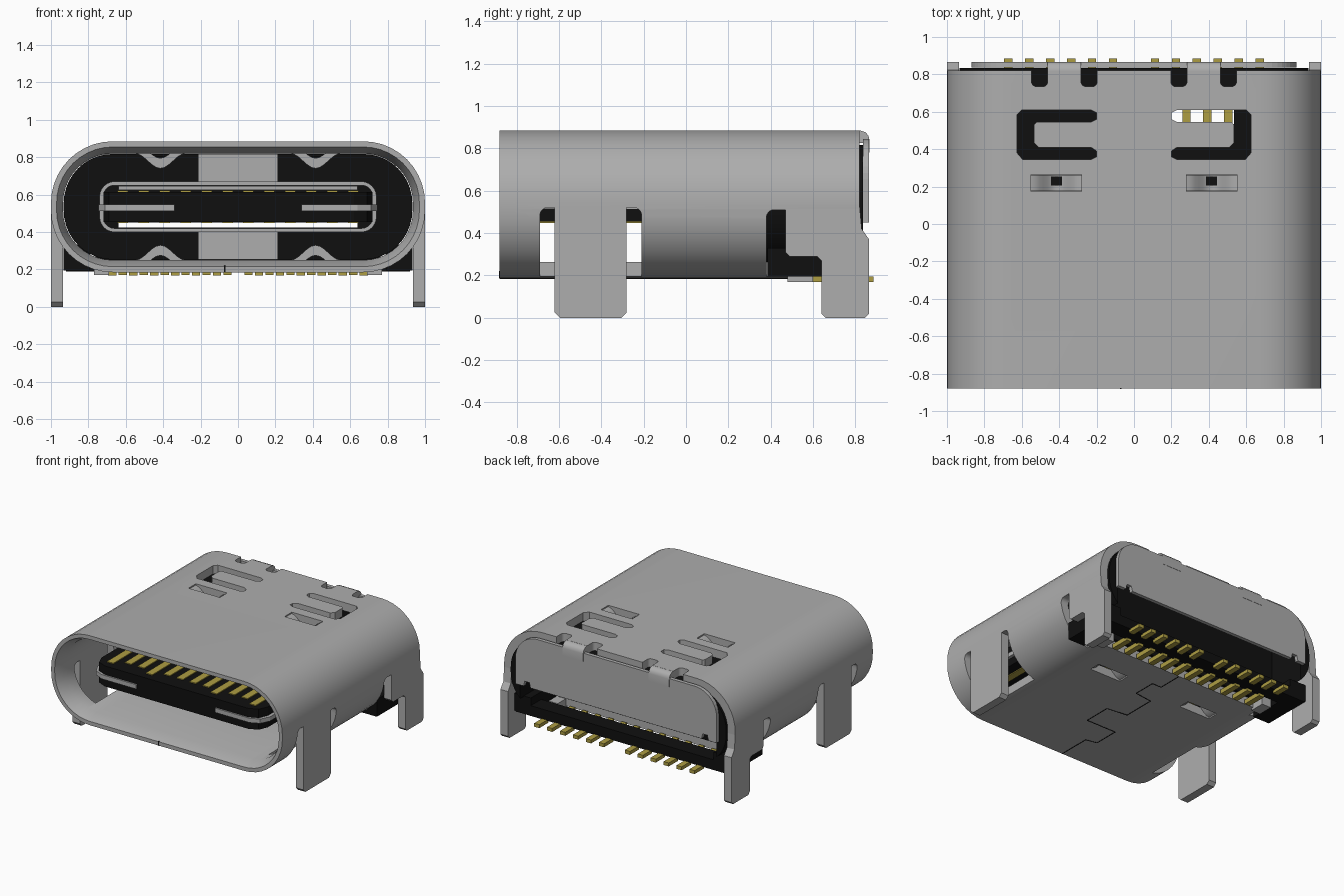
import bpy, bmesh, math
from mathutils import Vector

cube = bpy.data.objects.get("Cube")
if cube:
    bpy.data.objects.remove(cube, do_unlink=True)


def material(name, rgb, rough=0.5):
    m = bpy.data.materials.new(name)
    m.use_nodes = True
    m.diffuse_color = (*rgb, 1)
    b = next(n for n in m.node_tree.nodes if n.type == 'BSDF_PRINCIPLED')
    b.inputs["Base Color"].default_value = (*rgb, 1)
    b.inputs["Roughness"].default_value = rough
    return m


STEEL = material("steel grey", (0.42, 0.42, 0.42))
BLACK = material("black plastic", (0.005, 0.005, 0.005))
GOLD = material("contact gold", (0.42, 0.34, 0.055))
CZ = 0.535  # mid height of the mouth


def finish(name, bm, mat, smooth=False):
    bmesh.ops.recalc_face_normals(bm, faces=bm.faces)
    me = bpy.data.meshes.new(name)
    bm.to_mesh(me)
    bm.free()
    if mat:
        me.materials.append(mat)
    ob = bpy.data.objects.new(name, me)
    bpy.context.collection.objects.link(ob)
    if smooth:
        smooth_shade(ob)
    return ob


def smooth_shade(ob):
    bpy.ops.object.select_all(action='DESELECT')
    ob.select_set(True)
    bpy.context.view_layer.objects.active = ob
    bpy.ops.object.shade_smooth_by_angle(angle=math.radians(30))


def rounded(cx, cy, hw, hh, r, seg=10):
    """Counter-clockwise rounded rectangle, starting at the right-hand top corner."""
    pts = []
    for k, (sx, sy) in enumerate([(1, 1), (-1, 1), (-1, -1), (1, -1)]):
        for i in range(seg + 1):
            a = math.pi / 2 * (k + i / seg)
            pts.append((cx + sx * (hw - r) + r * math.cos(a),
                        cy + sy * (hh - r) + r * math.sin(a)))
    return pts


def prism(name, pts, axis, lo, hi, mat, smooth=False):
    """Extrude a 2D outline along an axis."""
    place = {'x': lambda p, t: (t, p[0], p[1]),
             'y': lambda p, t: (p[0], t, p[1]),
             'z': lambda p, t: (p[0], p[1], t)}[axis]
    bm = bmesh.new()
    a = [bm.verts.new(place(p, lo)) for p in pts]
    b = [bm.verts.new(place(p, hi)) for p in pts]
    bm.faces.new(a)
    bm.faces.new(b[::-1])
    for i in range(len(a)):
        j = (i + 1) % len(a)
        bm.faces.new((a[i], a[j], b[j], b[i]))
    return finish(name, bm, mat, smooth)


def box(name, x, y, z, mat):
    pts = [(x[0], y[0]), (x[1], y[0]), (x[1], y[1]), (x[0], y[1])]
    return prism(name, pts, 'z', z[0], z[1], mat)


def tube(name, rings, hw, hh, r, mat):
    """Closed tube wall lofted through (y, inset) rings."""
    bm = bmesh.new()
    loops = [[bm.verts.new((p[0], y, p[1]))
              for p in rounded(0, CZ, hw - i, hh - i, r - i)] for y, i in rings]
    for k, a in enumerate(loops):
        b = loops[(k + 1) % len(loops)]
        for i in range(len(a)):
            j = (i + 1) % len(a)
            bm.faces.new((a[i], a[j], b[j], b[i]))
    return finish(name, bm, mat)


def cut(target, cutter):
    bpy.context.view_layer.objects.active = target
    mod = target.modifiers.new("cut", 'BOOLEAN')
    mod.operation, mod.solver, mod.object = 'DIFFERENCE', 'EXACT', cutter
    bpy.ops.object.modifier_apply(modifier=mod.name)
    bpy.data.objects.remove(cutter, do_unlink=True)


def span(s, a, b):
    return tuple(sorted((s * a, s * b)))


# Outer shell with a chamfered mouth
shell = tube("shell", [(-0.88, 0), (0.82, 0), (0.82, 0.065), (-0.79, 0.065), (-0.88, 0.03)],
             1.0, 0.35, 0.33, STEEL)
cut(shell, box("cutter", (-1.2, 1.2), (0.50, 1), (0, 0.5), None))
for s in (-1, 1):
    # Side openings around the legs
    lo, hi = span(s, 0.75, 1.2)
    cut(shell, prism("cutter", rounded(-0.45, 0.22, 0.24, 0.30, 0.035, 4), 'x', lo, hi, None))
    cut(shell, prism("cutter", rounded(0.455, 0.21, 0.075, 0.30, 0.035, 4), 'x', lo, hi, None))
    # C-shaped slots in the roof
    c = [(0.23, 0.61), (0.60, 0.61), (0.625, 0.585), (0.625, 0.38), (0.595, 0.345),
         (0.23, 0.345), (0.20, 0.36), (0.20, 0.39), (0.23, 0.41), (0.51, 0.41),
         (0.535, 0.435), (0.535, 0.53), (0.52, 0.545), (0.23, 0.545), (0.20, 0.56), (0.20, 0.595)]
    cut(shell, prism("cutter", [(s * x, y) for x, y in c], 'z', 0.75, 1, None))
    # Notches beside the rear tabs
    for x in (0.24, 0.505):
        cut(shell, prism("cutter", rounded(s * x, 0.83, 0.043, 0.095, 0.025, 4), 'z', 0.75, 1, None))
    # Openings for the pressed springs, roof and floor
    for z in ((0.78, 1), (0.1, 0.3)):
        cut(shell, box("cutter", span(s, 0.28, 0.55), (0.175, 0.265), z, None))
smooth_shade(shell)

# Pressed springs, bowed into the mouth
for s in (-1, 1):
    xs = [-0.135 + 0.27 * i / 12 for i in range(13)]
    low = [(x, 0.82 - 0.08 * (0.5 + 0.5 * math.cos(x / 0.135 * math.pi))) for x in xs]
    outline = low + [(x, z + 0.055) for x, z in reversed(low)]
    for top in (True, False):
        pts = [(s * 0.415 + x, z if top else 2 * CZ - z) for x, z in outline]
        prism("spring_" + ("top" if top else "bottom"), pts, 'y', 0.177, 0.263, STEEL, True)
    box("spring_opening", span(s, 0.365, 0.465), (0.205, 0.255), (0.797, 0.805), BLACK)

# Mounting legs
for s in (-1, 1):
    side = "left" if s > 0 else "right"
    lo, hi = span(s, 0.935, 1.0)
    prism("front_leg_" + side, [(-0.62, 0.53), (-0.62, 0.025), (-0.595, 0), (-0.305, 0),
                                (-0.28, 0.025), (-0.28, 0.53)], 'x', lo, hi, STEEL)
    prism("rear_leg_" + side, [(0.47, 0.53), (0.47, 0.31), (0.49, 0.29), (0.62, 0.29), (0.64, 0.27),
                               (0.64, 0.02), (0.66, 0), (0.845, 0), (0.865, 0.02), (0.865, 0.37),
                               (0.83, 0.42), (0.82, 0.53)], 'x', lo, hi, STEEL)

# Interlocking seam in the floor
seam = [(-0.07, -0.88), (-0.07, -0.62), (-0.16, -0.60), (-0.16, -0.40), (0.10, -0.40),
        (0.10, -0.18), (-0.07, -0.16), (-0.07, 0.10), (0.08, 0.12), (0.08, 0.30), (0, 0.30), (0, 0.5)]
for a, b in zip(seam, seam[1:]):
    d = (Vector(b) - Vector(a)).normalized() * 0.003
    n = Vector((-d.y, d.x))
    a, b = Vector(a), Vector(b)
    prism("floor_seam", [a + n, b + n, b - n, a - n], 'z', 0.183, 0.188, BLACK)
box("front_seam", (-0.074, -0.066), (-0.883, -0.878), (0.187, 0.22), BLACK)

# Insulator body, hollow at the rear
body = prism("insulator", rounded(0, CZ, 0.932, 0.282, 0.262), 'y', 0.27, 0.835, BLACK)
for x, y, z in [((-0.85, 0.85), (0.52, 0.9), (0.1, 0.74)),
                ((-0.64, 0.64), (0.1, 0.6), (0.425, 0.452)),
                ((0.19, 0.535), (0.535, 0.62), (0.7, 0.9))]:
    cut(body, box("cutter", x, y, z, None))
smooth_shade(body)
box("terminal_bar", (-0.92, 0.92), (0.66, 0.79), (0.19, 0.27), BLACK)
for s in (-1, 1):
    box("insulator_foot", span(s, 0.79, 0.932), (0.385, 0.79), (0.195, 0.33), BLACK)
    box("locating_nub", span(s, 0.69, 0.77), (0.48, 0.60), (0.17, 0.24), STEEL)

# Inner shield strips on the insulator face
for z in ((0.67, 0.818), (0.252, 0.40)):
    box("inner_shield", (-0.21, 0.21), (0.262, 0.271), z, STEEL)
box("inner_shield_lip", (-0.64, 0.64), (0.255, 0.271), (0.625, 0.645), STEEL)

# Collar round the tongue root
collar = tube("tongue_collar", [(0.0, 0), (0.27, 0), (0.27, 0.02), (0.0, 0.02)],
              0.74, 0.135, 0.08, STEEL)
smooth_shade(collar)

# Tongue with its side latch plates
prism("tongue", [(-0.72, 0.3), (-0.72, -0.66), (-0.69, -0.73), (-0.62, -0.76), (0.62, -0.76),
                 (0.69, -0.73), (0.72, -0.66), (0.72, 0.3)], 'z', 0.455, 0.615, BLACK)
for s in (-1, 1):
    pts = [(0.34, -0.772), (0.64, -0.772), (0.71, -0.74), (0.745, -0.67), (0.745, -0.45),
           (0.725, -0.42), (0.725, 0.1), (0.34, 0.1)]
    prism("latch_plate", [(s * x, y) for x, y in pts], 'z', 0.513, 0.547, STEEL)

# Contacts on the tongue, and both rows of solder feet
for s in (-1, 1):
    for k in range(6):
        x = s * (0.056 + 0.112 * k)
        front = -0.70 if k in (2, 5) else -0.64
        for z in ((0.608, 0.622), (0.448, 0.462)):
            box("tongue_contact", (x - 0.028, x + 0.028), (front, 0.26), z, GOLD)
        box("inner_foot", (x - 0.022, x + 0.022), (0.52, 0.68), (0.17, 0.205), GOLD)
        x = s * (0.112 + 0.112 * k)
        box("rear_foot", (x - 0.022, x + 0.022), (0.77, 0.885), (0.168, 0.195), GOLD)

# Rear cover plate with two tabs folded over from the roof
arch = [p for p in rounded(0, 0.645, 0.87, 0.20, 0.19) if p[1] > 0.65]
prism("rear_cover", arch + [(-0.87, 0.45), (-0.80, 0.45), (-0.79, 0.49), (-0.75, 0.49),
                            (-0.74, 0.45), (0.74, 0.45), (0.75, 0.49), (0.79, 0.49),
                            (0.80, 0.45), (0.87, 0.45)], 'y', 0.836, 0.865, STEEL)
for s in (-1, 1):
    lo, hi = span(s, 0.283, 0.462)
    prism("cover_tab", [(0.80, 0.825), (0.80, 0.884), (0.825, 0.884), (0.848, 0.876), (0.862, 0.86),
                        (0.867, 0.84), (0.867, 0.78), (0.837, 0.78), (0.837, 0.825)],
          'x', lo, hi, STEEL, True)
